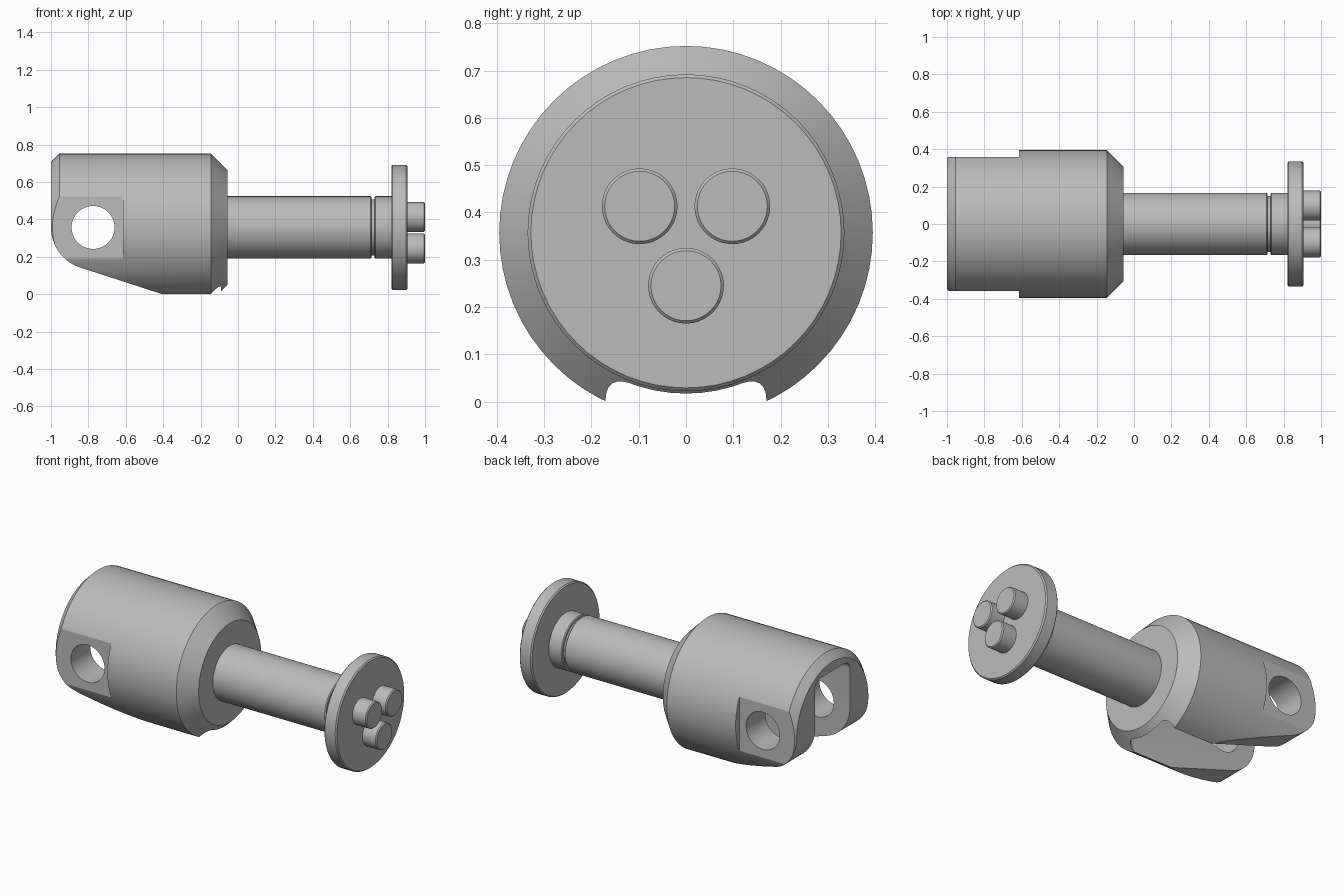
import bpy, bmesh, math
from mathutils import Matrix, Vector

if "Cube" in bpy.data.objects:
    bpy.data.objects.remove(bpy.data.objects["Cube"])

AXIS_Z = 0.357
SEGS = 64

steel = bpy.data.materials.new("plain grey steel")
steel.use_nodes = True
GREY = (0.5, 0.5, 0.5, 1)
steel.diffuse_color = GREY
steel.node_tree.nodes["Principled BSDF"].inputs["Base Color"].default_value = GREY


def finish(name, bm):
    bmesh.ops.recalc_face_normals(bm, faces=bm.faces)
    mesh = bpy.data.meshes.new(name)
    bm.to_mesh(mesh)
    bm.free()
    mesh.materials.append(steel)
    obj = bpy.data.objects.new(name, mesh)
    bpy.context.collection.objects.link(obj)
    return obj


def activate(obj):
    bpy.ops.object.select_all(action='DESELECT')
    obj.select_set(True)
    bpy.context.view_layer.objects.active = obj


def smooth(obj):
    activate(obj)
    bpy.ops.object.shade_smooth_by_angle(angle=math.radians(25))


def turned(name, profile, y=0, z=AXIS_Z, segs=SEGS):
    """Solid turned about a line along x; profile lists (x, radius)."""
    bm = bmesh.new()
    rings = []
    for x, r in profile:
        rings.append([bm.verts.new((x, y + r * math.sin(a), z + r * math.cos(a)))
                      for a in (2 * math.pi * i / segs for i in range(segs))])
    for a, b in zip(rings, rings[1:]):
        for i in range(segs):
            j = (i + 1) % segs
            bm.faces.new((a[i], a[j], b[j], b[i]))
    bm.faces.new(rings[0])
    bm.faces.new(rings[-1])
    return finish(name, bm)


def box(name, low, high, bevel=0):
    low, high = Vector(low), Vector(high)
    bm = bmesh.new()
    bmesh.ops.create_cube(bm, size=1, matrix=Matrix.Translation((low + high) / 2)
                          @ Matrix.Diagonal((high - low).to_4d()))
    if bevel:
        bmesh.ops.bevel(bm, geom=bm.edges[:], offset=bevel, segments=6,
                        profile=0.5, affect='EDGES')
    return finish(name, bm)


def side_prism(name, outline):
    """Outline in x and z, extruded through the full depth."""
    bm = bmesh.new()
    face = bm.faces.new([bm.verts.new((x, -0.6, z)) for x, z in outline])
    ext = bmesh.ops.extrude_face_region(bm, geom=[face])
    bmesh.ops.translate(bm, vec=(0, 1.2, 0),
                        verts=[v for v in ext["geom"] if isinstance(v, bmesh.types.BMVert)])
    return finish(name, bm)


def carve(obj, cutter, operation='DIFFERENCE'):
    cutter.hide_render = True
    activate(obj)
    mod = obj.modifiers.new("carve", 'BOOLEAN')
    mod.operation, mod.solver, mod.object = operation, 'EXACT', cutter
    bpy.ops.object.modifier_apply(modifier=mod.name)
    bpy.data.objects.remove(cutter)


# Fork body: turned blank with chamfered ends
fork = turned("fork_body", [(-1, 0.35), (-0.955, 0.395), (-0.145, 0.395), (-0.055, 0.305)])

# Rounded nose and sloping underside of the fork arms
HOLE_X, NOSE = -0.775, 0.2249
slope = math.radians(18)
nose = [(0.6, 1), (HOLE_X - NOSE, 1)]
for i in range(17):
    a = math.pi + (math.pi / 2 - slope) * i / 16
    nose.append((HOLE_X + NOSE * math.cos(a), AXIS_Z + NOSE * math.sin(a)))
tx, tz = nose[-1]
nose.append((0.6, tz - (0.6 - tx) * math.tan(slope)))
carve(fork, side_prism("nose_cutter", nose), 'INTERSECT')

# Flats on both cheeks
for side in (-1, 1):
    ys = sorted((side * 0.358, side * 0.6))
    carve(fork, box("flat_cutter", (-1.3, ys[0], -0.3), (-0.615, ys[1], 1)))

# Slot open at the end and underneath
carve(fork, box("slot_cutter", (-1.3, -0.17, -0.4), (-0.09, 0.17, 0.65), bevel=0.05))

# Cross hole for the pin
circle = [(HOLE_X + 0.115 * math.cos(a), AXIS_Z + 0.115 * math.sin(a))
          for a in (2 * math.pi * i / 40 for i in range(40))]
carve(fork, side_prism("hole_cutter", circle))
smooth(fork)

# Shaft with a narrow groove before the collar
smooth(turned("shaft", [(-0.075, 0.167), (0.708, 0.167), (0.713, 0.162), (0.713, 0.15),
                        (0.73, 0.15), (0.73, 0.162), (0.735, 0.167), (0.83, 0.167)]))

# End flange with eased rims
smooth(turned("flange", [(0.82, 0.328), (0.827, 0.335), (0.898, 0.335), (0.905, 0.328)]))

# Three drive studs
for i, (y, z) in enumerate([(-0.098, 0.413), (0.098, 0.413), (0, 0.245)]):
    smooth(turned(f"stud_{i + 1}", [(0.89, 0.08), (0.994, 0.08), (1, 0.074)], y, z, 40))
